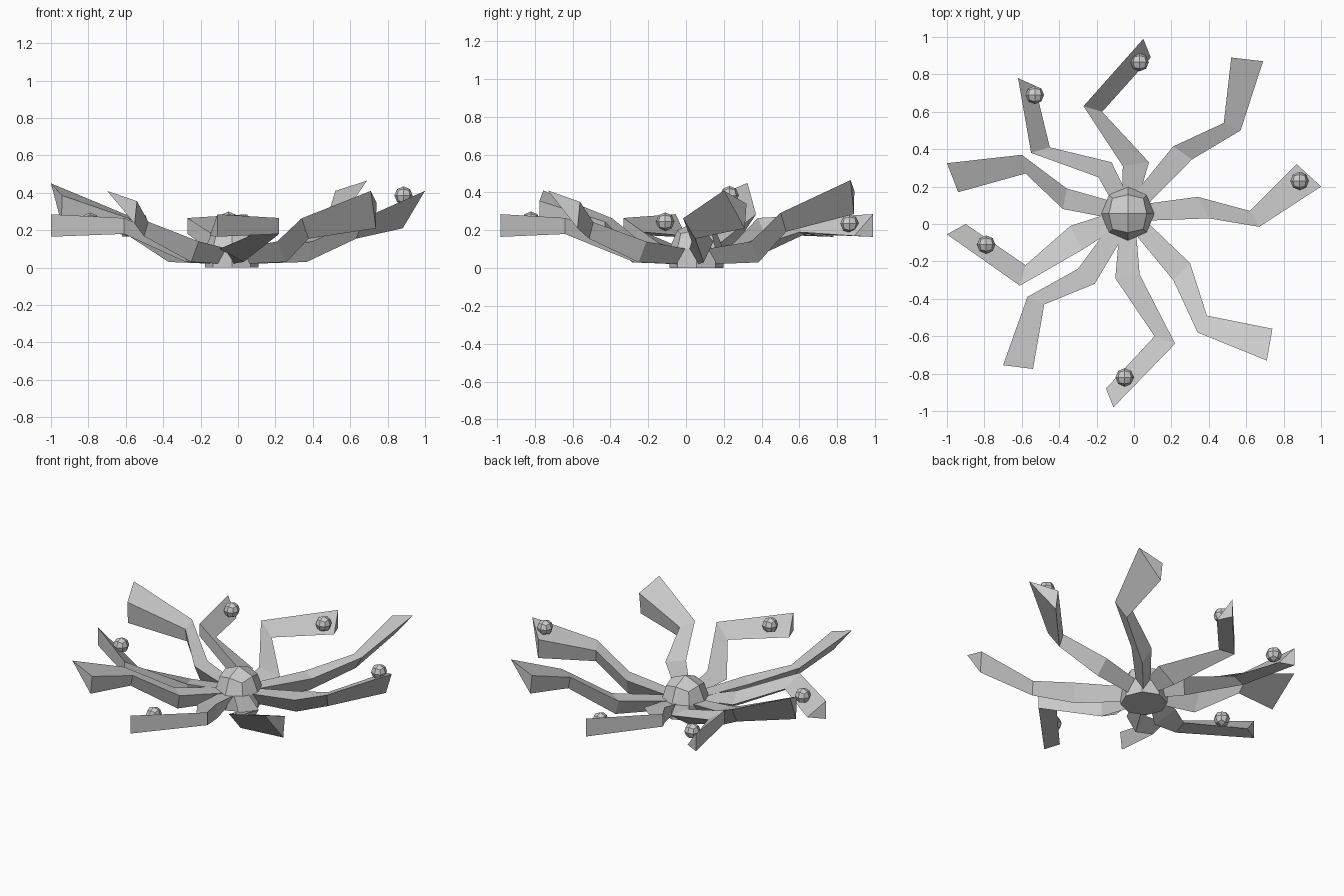
import bpy
import bmesh
from mathutils import Vector

if "Cube" in bpy.data.objects:
    bpy.data.objects.remove(bpy.data.objects["Cube"], do_unlink=True)

# One flat grey for the whole model
grey = bpy.data.materials.new("plain_grey")
grey.use_nodes = True
colour = (0.6, 0.6, 0.6, 1)
grey.diffuse_color = colour
grey.node_tree.nodes["Principled BSDF"].inputs["Base Color"].default_value = colour

HUB = Vector((-0.033, 0.055, 0))


def finish(bm, name):
    """Turn a bmesh into a flat shaded grey object."""
    bmesh.ops.recalc_face_normals(bm, faces=bm.faces)
    mesh = bpy.data.meshes.new(name)
    bm.to_mesh(mesh)
    bm.free()
    mesh.materials.append(grey)
    obj = bpy.data.objects.new(name, mesh)
    bpy.context.collection.objects.link(obj)
    return obj


def quad_sphere(radius, centre):
    """A cube with every face split in four, pushed out to a sphere."""
    bm = bmesh.new()
    bmesh.ops.create_cube(bm, size=2)
    bmesh.ops.subdivide_edges(bm, edges=bm.edges[:], cuts=1, use_grid_fill=True)
    for v in bm.verts:
        v.co = v.co.normalized() * radius + centre
    return bm


def tube(name, sections):
    """Join triangular sections into a closed arm."""
    bm = bmesh.new()
    rings = [[bm.verts.new(p) for p in section] for section in sections]
    for a, b in zip(rings, rings[1:]):
        for i in range(3):
            j = (i + 1) % 3
            bm.faces.new((a[i], a[j], b[j], b[i]))
    bm.faces.new(rings[0])
    bm.faces.new(rings[-1])
    return finish(bm, name)


def root_section(left, right):
    """Small section hidden inside the hub, facing the first bend."""
    out = ((Vector(left) + Vector(right)) / 2 - HUB.to_2d()).normalized()
    side = Vector((-out.y, out.x)) * 0.045
    base = HUB.to_2d() + out * 0.1
    l, r = base + side, base - side
    return [(l.x, l.y, 0.1), (r.x, r.y, 0.1), (base.x, base.y, 0.02)]


# Domed hub: upper half of a quad sphere on a short eight-sided wall
dome = quad_sphere(0.143, HUB + Vector((0, 0, 0.1)))
for v in dome.verts:
    if v.co.z < 0.099:
        v.co.z = 0
        flat = v.co - HUB
        if flat.length > 0.05:
            v.co = HUB + flat.normalized() * 0.143
finish(dome, "hub_dome")

# Walled arms: left edge and right edge at first bend, second bend and tip
walled_arms = {
    "back": [(-.06, .31), (.08, .33), (-.27, .63), (-.17, .6), (.05, .99), (.09, .89)],
    "front": [(.03, -.27), (-.1, -.29), (.22, -.64), (.11, -.6), (-.11, -.98), (-.15, -.88)],
    "right": [(-.28, -.14), (-.34, -.01), (-.61, -.33), (-.58, -.22), (-1, -.055), (-.9, 0)],
    "back_right": [(-.19, .25), (-.12, .33), (-.55, .38), (-.45, .41), (-.62, .78), (-.53, .74)],
}
# Heights of wall top, low edge and wall foot at each bend
wall_heights = [(.13, .1, .03), (.265, .19, .18), (.285, .17, .165)]
for place, edge in walled_arms.items():
    sections = [root_section(edge[0], edge[1])]
    for i, (top, low, foot) in enumerate(wall_heights):
        l, r = edge[2 * i], edge[2 * i + 1]
        sections.append([(*l, top), (*r, low), (*l, foot)])
    tube(place + "_walled_arm", sections)

# Broad arms: the same edges, then tip heights (left, right, keel);
# the keel moves from the middle to under the left edge towards the tip
broad_arms = {
    "back_left": ([(.21, .415), (.31, .345), (.48, .54), (.57, .5), (.52, .89), (.69, .87)],
                  (.41, .465, .285)),
    "left": ([(.34, .145), (.4, .03), (.62, .07), (.67, -.015), (.87, .32), (1, .2)],
             (.34, .41, .21)),
    "front_left": ([(.3, -.21), (.21, -.3), (.39, -.49), (.34, -.58), (.74, -.56), (.71, -.73)],
                   (.35, .41, .21)),
    "front_right": ([(-.21, -.32), (-.3, -.24), (-.48, -.43), (-.57, -.39), (-.54, -.775), (-.7, -.755)],
                    (.355, .41, .235)),
    "far_right": ([(-.38, .08), (-.36, .19), (-.58, .27), (-.6, .37), (-.94, .17), (-1, .325)],
                  (.385, .45, .24)),
}
keel_shift = (.45, .25, .08)
for place, (edge, tip) in broad_arms.items():
    middle = (tip[0] * 0.55 + 0.05, tip[1] * 0.52 + 0.05, tip[2] * 0.5 + 0.05)
    sections = [root_section(edge[0], edge[1])]
    for i, (zl, zr, zk) in enumerate([(.14, .14, .03), middle, tip]):
        l, r = edge[2 * i], edge[2 * i + 1]
        keel = Vector(l).lerp(Vector(r), keel_shift[i])
        sections.append([(*l, zl), (*r, zr), (*keel, zk)])
    tube(place + "_broad_arm", sections)

# Balls resting near the tips
balls = {
    "back": (.03, .865, .235),
    "front": (-.05, -.82, .25),
    "right": (-.79, -.11, .245),
    "back_right": (-.53, .69, .245),
    "left": (.885, .23, .385),
}
for place, spot in balls.items():
    finish(quad_sphere(0.049, Vector(spot)), place + "_ball")
